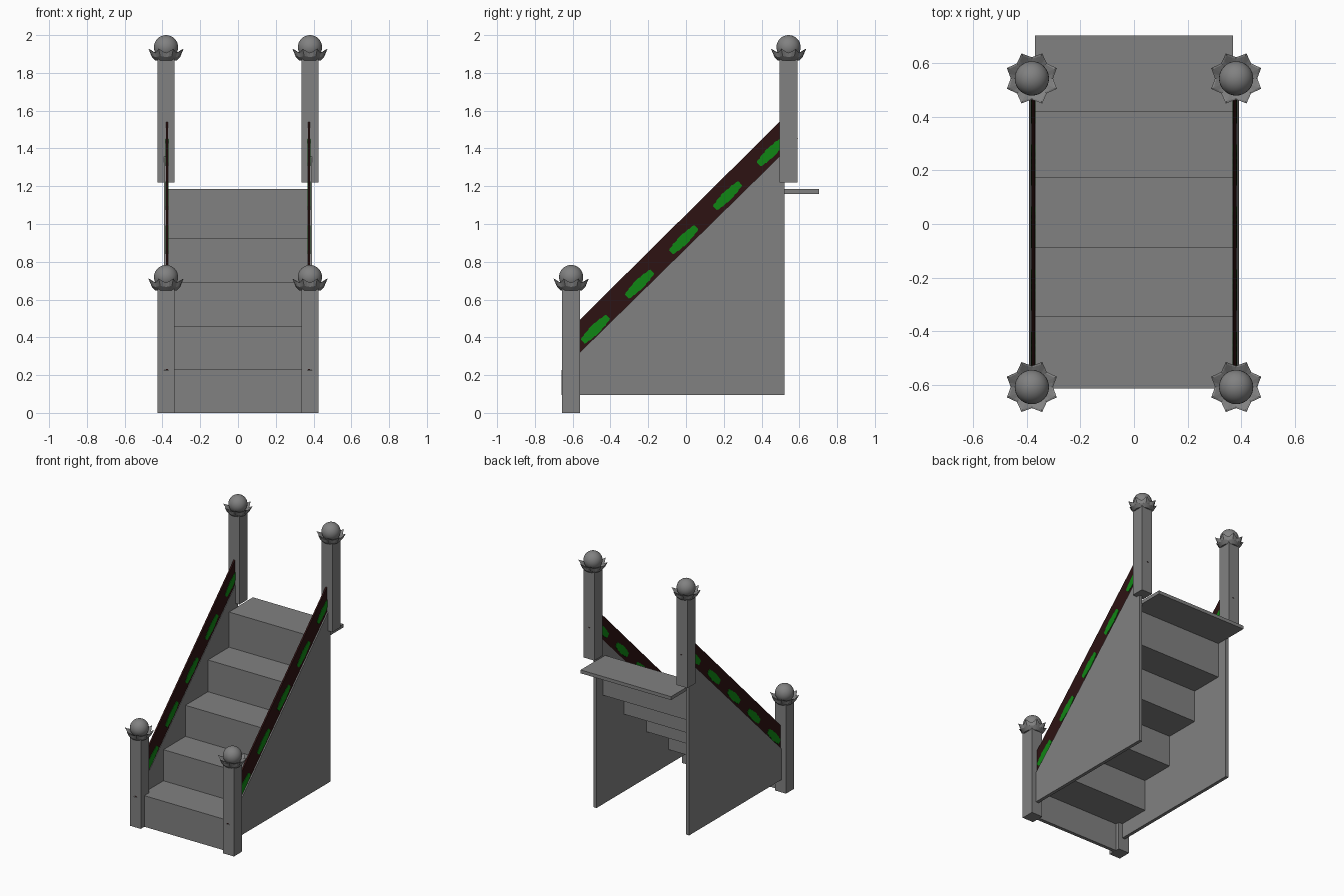
import bpy, bmesh, math
from mathutils import Vector

if "Cube" in bpy.data.objects:
    bpy.data.objects.remove(bpy.data.objects["Cube"])


def material(name, rgb):
    m = bpy.data.materials.new(name)
    m.diffuse_color = (*rgb, 1)
    m.use_nodes = True
    m.node_tree.nodes["Principled BSDF"].inputs["Base Color"].default_value = m.diffuse_color
    return m


GREY = material("dark_grey_stone", (0.22, 0.22, 0.22))
BROWN = material("dark_wood", (0.026, 0.006, 0.006))
GREEN = material("green_leaf", (0.005, 0.24, 0.007))


def finish(name, bm, mat=GREY, smooth=False):
    bmesh.ops.recalc_face_normals(bm, faces=bm.faces)
    me = bpy.data.meshes.new(name)
    bm.to_mesh(me)
    bm.free()
    ob = bpy.data.objects.new(name, me)
    bpy.context.collection.objects.link(ob)
    me.materials.append(mat)
    if smooth:
        for p in me.polygons:
            p.use_smooth = True
    return ob


def slab(name, profile, x0, x1, mat=GREY):
    """Extrude a (y, z) outline from x0 to x1."""
    bm = bmesh.new()
    f = bm.faces.new([bm.verts.new((x0, y, z)) for y, z in profile])
    r = bmesh.ops.extrude_face_region(bm, geom=[f])
    bmesh.ops.translate(bm, vec=(x1 - x0, 0, 0),
                        verts=[v for v in r["geom"] if isinstance(v, bmesh.types.BMVert)])
    return finish(name, bm, mat)


def rect(y0, y1, z0, z1):
    return [(y0, z0), (y1, z0), (y1, z1), (y0, z1)]


# Staircase: thin folded sheet of risers and treads ending in the landing
ys = [-0.614, -0.347, -0.09, 0.173, 0.42, 0.703]
zs = [0.23, 0.46, 0.69, 0.925, 1.185]
t = 0.025
upper, lower = [(ys[0], 0)], [(ys[0] + t, 0)]
for i, z in enumerate(zs):
    upper += [(ys[i], z), (ys[i + 1], z)]
    end = ys[i + 1] + (t if i < 4 else 0)
    lower += [(ys[i] + t, z - t), (end, z - t)]
slab("stairs", upper + lower[::-1], -0.37, 0.37)


def flower_cup(name, x, y, z):
    """Open cup with eight pointed petals."""
    n = 32
    rings = [(0.030, 0.0, 0, 0), (0.056, 0.0, 0, 0), (0.078, 0.022, 0.003, 0.003),
             (0.090, 0.052, 0.011, 0.011), (0.082, 0.050, 0.009, 0.009), (0.050, 0.030, 0, 0)]
    bm = bmesh.new()
    loops = []
    for r, h, dr, dh in rings:
        loop = []
        for k in range(n):
            w = (1, -0.3, -1, -0.3)[k % 4]
            a = 2 * math.pi * k / n + math.pi / 8
            rr = r + dr * w
            loop.append(bm.verts.new((x + rr * math.cos(a), y + rr * math.sin(a), z + h + dh * w)))
        loops.append(loop)
    for a, b in zip(loops, loops[1:]):
        for k in range(n):
            bm.faces.new((a[k], a[(k + 1) % n], b[(k + 1) % n], b[k]))
    bm.faces.new(loops[0])
    bm.faces.new(loops[-1])
    finish(name, bm)


def ball(name, x, y, z, r):
    bm = bmesh.new()
    bmesh.ops.create_uvsphere(bm, u_segments=32, v_segments=16, radius=r)
    bmesh.ops.translate(bm, vec=(x, y, z), verts=bm.verts)
    finish(name, bm, smooth=True)


# Leaf outline in rail coordinates, with a stepped, ragged edge
half = [(-0.094, 0.014), (-0.085, 0.019), (-0.066, 0.019), (-0.058, 0.024),
        (-0.030, 0.023), (-0.022, 0.027), (0.018, 0.027), (0.028, 0.023),
        (0.055, 0.024), (0.064, 0.019), (0.084, 0.019), (0.094, 0.014)]
outline = half + [(u, -v) for u, v in reversed(half)]
along = Vector((0.712, 0.702))
across = Vector((-0.702, 0.712))
leaves = [(-0.48, 0.443), (-0.246, 0.682), (-0.012, 0.917), (0.22, 1.15), (0.452, 1.382)]

for s, side in ((-1, "left"), (1, "right")):
    # Side panel
    slab(f"side_panel_{side}", [(-0.659, 0.095), (0.522, 0.095), (0.522, 1.384), (-0.659, 0.225)],
         s * 0.367, s * 0.391)
    # Sloping rail
    slab(f"rail_{side}", [(-0.657, 0.226), (0.593, 1.453), (0.51, 1.555), (-0.63, 0.426)],
         s * 0.370, s * 0.382, BROWN)
    # Green leaf inlays showing on both rail faces
    for i, c in enumerate(leaves):
        pts = [Vector(c) + along * u + across * v for u, v in outline]
        slab(f"leaf_{side}_{i + 1}", [tuple(p) for p in pts], s * 0.3675, s * 0.3845, GREEN)
    # Newel posts with flower cups and balls
    for where, y, z0, top in (("front", -0.608, 0.0, 0.783), ("back", 0.543, 1.22, 2.0)):
        x = s * 0.381
        slab(f"post_{where}_{side}", rect(y - 0.048, y + 0.048, z0, top - 0.12), x - 0.045, x + 0.045)
        flower_cup(f"flower_cup_{where}_{side}", x, y, top - 0.135)
        ball(f"ball_{where}_{side}", x, y, top - 0.064, 0.064)
